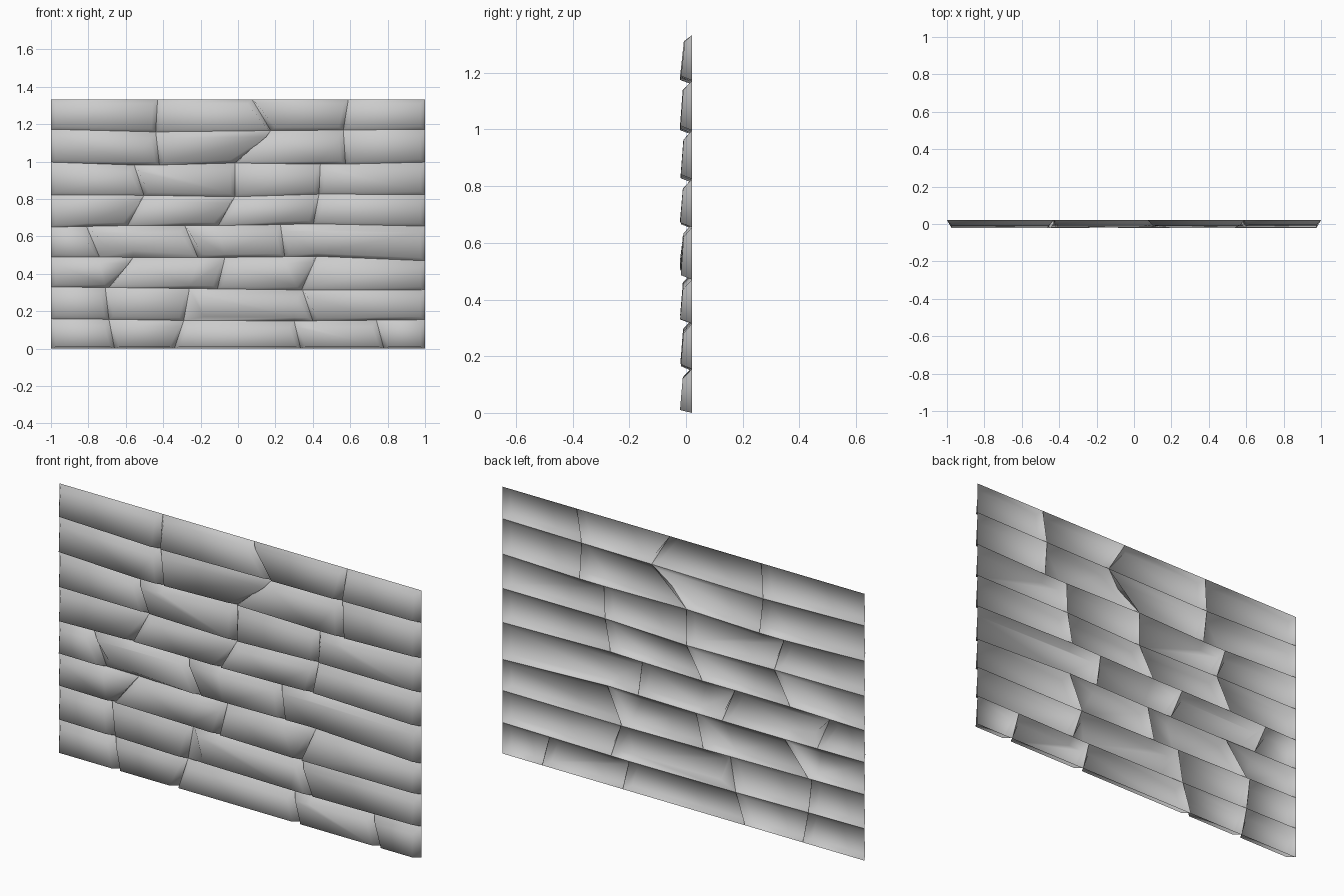
import bpy, bmesh, random

if "Cube" in bpy.data.objects:
    bpy.data.objects.remove(bpy.data.objects["Cube"])

random.seed(4)
GROOVE = 0.021

# Height of each joint between courses, at x = -1, -0.5, 0, 0.5, 1
joints = [
    (0, 0, 0, 0, 0),
    (.160, .155, .145, .150, .155),
    (.330, .325, .318, .312, .315),
    (.491, .488, .488, .495, .470),
    (.650, .660, .658, .670, .655),
    (.822, .820, .812, .828, .825),
    (.997, .980, .993, .985, .997),
    (1.173, 1.158, 1.165, 1.168, 1.173),
    (1.333,) * 5,
]
# Upright seams in each course: (x at bottom, x at top)
seams = [
    [(-.66, -.69), (-.34, -.29), (.335, .30), (.78, .74)],
    [(-.69, -.71), (-.29, -.26), (.40, .345)],
    [(-.69, -.56), (-.11, -.07), (.34, .42)],
    [(-.74, -.81), (-.215, -.285), (.25, .227)],
    [(-.59, -.503), (-.105, -.017), (.403, .433)],
    [(-.503, -.555), (-.017, -.017), (.433, .44)],
    [(-.42, -.44), (-.017, .175), (.575, .563)],
    [(-.44, -.43), (.175, .075), (.563, .59)],
]
# Stones with unusually wide slopes: (course, stone) -> (left, bottom at left end)
wide = {(3, 1): (.04, .055), (1, 2): (.11, .02)}


def joint_z(k, x):
    t = min(max((x + 1) / 0.5, 0), 3.9999)
    i = int(t)
    return joints[k][i] + (joints[k][i + 1] - joints[k][i]) * (t - i)


def joint_points(k, x0, x1):
    """Points along a joint from x0 to x1, including corners of neighbouring stones."""
    xs = []
    if k < 8:
        xs += [s[0] for s in seams[k]]
    if k > 0:
        xs += [s[1] for s in seams[k - 1]]
    xs = [x for x in xs if x0 + .07 < x < x1 - .07]
    return [x0] + sorted(xs) + [x1]


def add_stone(bm, row, col, left, right):
    side_l, low_l = wide.get((row, col), (.024, .016))
    side_r, low_r, top = .024, .016, .034
    if row == 7:
        side_l = side_r = .024
        top = .022
    if row == 0:
        low_l = low_r = .010
    lift = random.uniform(-.002, .002)
    outline = []
    # Lower lip stands proud, upper edge leans back
    pts = joint_points(row, left[0], right[0])
    n = len(pts) - 1
    for i, x in enumerate(pts):
        dx = side_l if i == 0 else -side_r if i == n else 0
        low = low_l + (low_r - low_l) * i / n
        z = joint_z(row, x)
        outline.append(((x, z), (x + dx, z + low, -.0195 + lift)))
    pts = joint_points(row + 1, left[1], right[1])
    for i, x in reversed(list(enumerate(pts))):
        dx = min(side_l, .04) if i == 0 else -side_r if i == len(pts) - 1 else 0
        z = joint_z(row + 1, x)
        y = -.006 if row == 7 else -.010
        outline.append(((x, z), (x + dx, z - top, y + lift)))
    outer = [bm.verts.new((p[0], GROOVE, p[1])) for p, _ in outline]
    inner = [bm.verts.new((q[0], q[2], q[1])) for _, q in outline]
    bm.faces.new(inner)
    for i in range(len(outer)):
        j = (i + 1) % len(outer)
        bm.faces.new((outer[i], outer[j], inner[j], inner[i]))


# One open-backed shell per course of stones
for row, cuts in enumerate(seams):
    bm = bmesh.new()
    ends = [(-1, -1)] + cuts + [(1, 1)]
    for col in range(len(ends) - 1):
        add_stone(bm, row, col, ends[col], ends[col + 1])
    for f in bm.faces:
        f.smooth = True
    mesh = bpy.data.meshes.new(f"stone_course_{row + 1}")
    bm.to_mesh(mesh)
    bm.free()
    obj = bpy.data.objects.new(f"stone_course_{row + 1}", mesh)
    bpy.context.collection.objects.link(obj)
